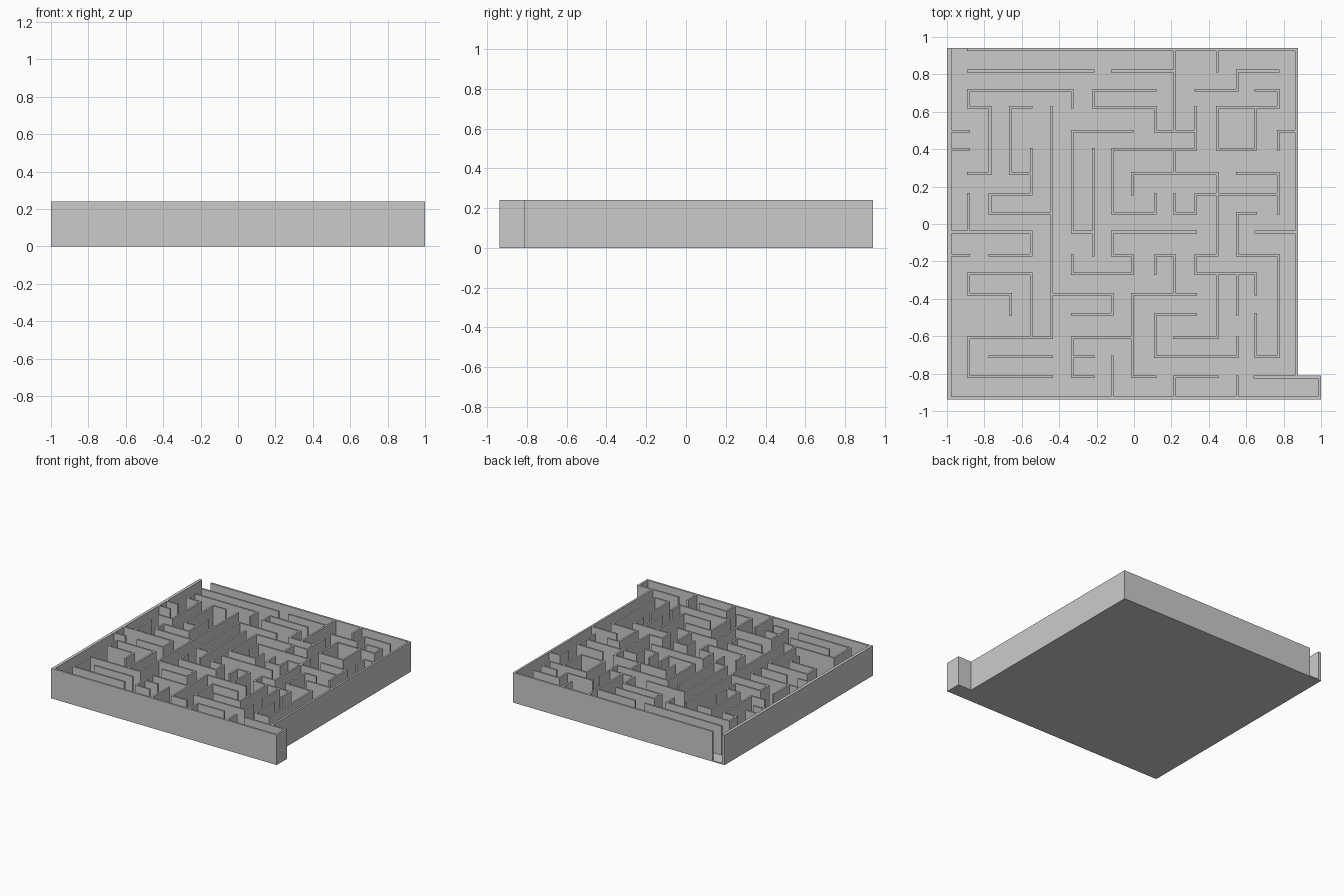
import bpy, bmesh

if "Cube" in bpy.data.objects:
    bpy.data.objects.remove(bpy.data.objects["Cube"])

H = 0.24          # wall height
FLOOR = 0.008     # floor thickness
T = 0.014         # inner wall thickness

# Grid lines of the maze (column x, row y from the back)
XS = [-0.985, -0.885, -0.77, -0.66, -0.55, -0.44, -0.33, -0.217, -0.117,
      -0.01, 0.113, 0.215, 0.33, 0.445, 0.553, 0.65, 0.772, 0.87]
YS = [0.932, 0.818, 0.715, 0.625, 0.495, 0.4, 0.27, 0.16, 0.057,
      -0.043, -0.168, -0.267, -0.376, -0.482, -0.608, -0.71, -0.816, -0.928]
STEP = {"L": (-1, 0), "R": (1, 0), "U": (0, -1), "D": (0, 1)}


def box(bm, x0, x1, y0, y1, z0, z1):
    v = [bm.verts.new((x, y, z)) for z in (z0, z1)
         for x, y in ((x0, y0), (x1, y0), (x1, y1), (x0, y1))]
    bm.faces.new(v[3::-1])
    bm.faces.new(v[4:])
    for i in range(4):
        j = (i + 1) % 4
        bm.faces.new((v[i], v[j], v[j + 4], v[i + 4]))


def finish(bm, name):
    mesh = bpy.data.meshes.new(name)
    bm.to_mesh(mesh)
    bm.free()
    bpy.context.collection.objects.link(bpy.data.objects.new(name, mesh))


def walls(name, *runs):
    """Each run: start column, start row, then moves such as 'R3 D1'."""
    bm = bmesh.new()
    for c, r, moves in runs:
        for m in moves.split():
            dx, dy = STEP[m[0]]
            n = int(m[1:])
            c2, r2 = c + dx * n, r + dy * n
            xa, xb = sorted((XS[c], XS[c2]))
            ya, yb = sorted((YS[r], YS[r2]))
            box(bm, xa - T / 2, xb + T / 2, ya - T / 2, yb + T / 2, FLOOR, H)
            c, r = c2, r2
    finish(bm, name)


# Floor with the exit bay at the front right
bm = bmesh.new()
outline = [(-1, -0.938), (1, -0.938), (1, -0.81), (0.878, -0.81), (0.878, 0.94), (-1, 0.94)]
base = bm.faces.new([bm.verts.new((x, y, 0)) for x, y in outline])
top = bmesh.ops.extrude_face_region(bm, geom=[base])["geom"]
bmesh.ops.translate(bm, vec=(0, 0, FLOOR), verts=[v for v in top if isinstance(v, bmesh.types.BMVert)])
bmesh.ops.recalc_face_normals(bm, faces=bm.faces)
finish(bm, "floor")

# Outer walls, leaving the entrance open at the back left
for name, b in {
    "left_wall": (-1, -0.976, -0.938, 0.94),
    "front_wall": (-0.976, 1, -0.938, -0.922),
    "right_wall": (0.862, 0.878, -0.826, 0.94),
    "back_wall": (-0.893, 0.862, 0.924, 0.94),
    "exit_end_wall": (0.984, 1, -0.922, -0.826),
    "exit_side_wall": (0.638, 1, -0.826, -0.81),
}.items():
    bm = bmesh.new()
    box(bm, *b, FLOOR if name != "floor" else 0, H)
    finish(bm, name)

# Inner walls by area
walls("back_left_walls",
      (1, 1, "R6"),
      (6, 3, "U1 L5 D1 R1 D3 L1"),
      (0, 4, "R1"), (0, 5, "R1"),
      (4, 3, "L1 D3 R1"),
      (4, 5, "D2 L2 D1 R3"),
      (5, 3, "D11"),
      (1, 7, "D2"))

walls("back_middle_walls",
      (11, 0, "D4"), (8, 1, "R3"),
      (10, 2, "L3 D1 R3 D1 R2"),
      (12, 3, "D2 L4 D3 R2 U1"),
      (11, 5, "D1"),
      (9, 4, "L3 D5 R1"),
      (7, 5, "D5"),
      (9, 7, "U1 R4"))

walls("back_right_walls",
      (13, 0, "D1"),
      (16, 1, "L2 D1 L2"),
      (15, 2, "R1 D1 L3 D2 R2 U2"),
      (17, 4, "L1 D1"),
      (14, 6, "R2 D2"),
      (11, 7, "D1 R1 U1 R4"))

walls("front_left_walls",
      (0, 9, "R4 D1 L2"), (0, 10, "R1"),
      (3, 13, "U1 L2 U1 R3 D3"),
      (5, 14, "L4 D2 R4"),
      (2, 15, "R3"))

walls("front_middle_walls",
      (12, 9, "L4 D1 R1 D1 L3 U1"),
      (10, 11, "U1 R1 D2"),
      (12, 12, "L3 D4 R1"),
      (5, 12, "R3 D1 L2"),
      (9, 14, "L3 D2 R1"), (6, 15, "R1"),
      (8, 15, "D2"))

walls("front_right_walls",
      (13, 6, "D4 L1 D1 R3 D1"),
      (14, 11, "D2"), (13, 11, "D3 L2"),
      (15, 8, "L1 D2 R2 D5 L1 U2"),
      (15, 9, "R2"),
      (12, 13, "L2 D2 R4 U1"),
      (11, 17, "U1 R2"), (14, 17, "U1"))
